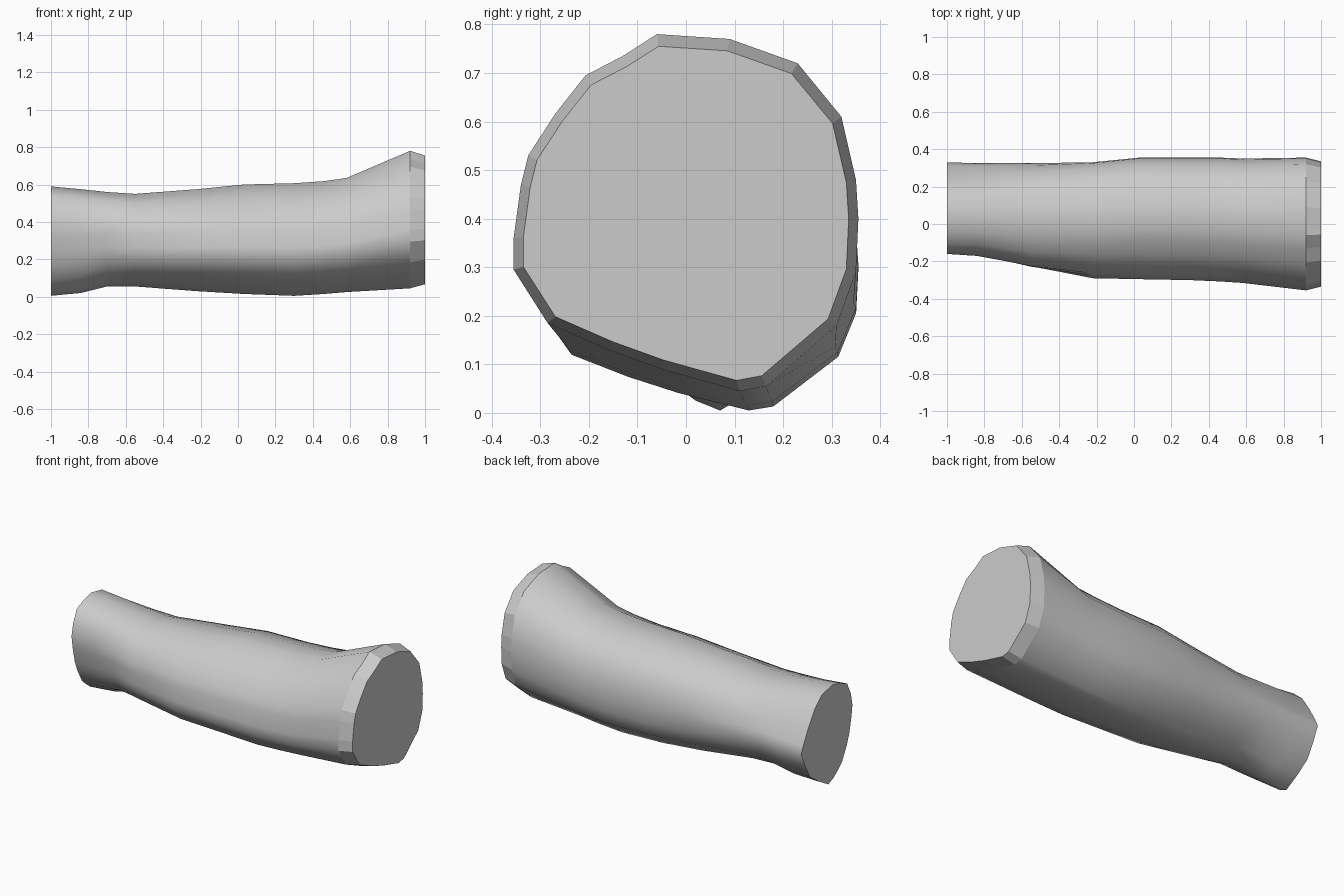
import bpy
import bmesh

default_cube = bpy.data.objects.get("Cube")
if default_cube:
    bpy.data.objects.remove(default_cube, do_unlink=True)


def make_material(name, colour):
    material = bpy.data.materials.new(name)
    material.use_nodes = True
    material.diffuse_color = colour
    material.node_tree.nodes["Principled BSDF"].inputs["Base Color"].default_value = colour
    return material


def normalise(profile):
    """Scale a cross-section (y, z) into the unit square."""
    ys, zs = zip(*profile)
    return [((y - min(ys)) / (max(ys) - min(ys)),
             (z - min(zs)) / (max(zs) - min(zs))) for y, z in profile]


# Cross-section of the wide end, starting at the top
wide_profile = normalise([
    (-.06, .78), (.09, .77), (.23, .72), (.32, .61), (.35, .48),
    (.355, .4), (.35, .29), (.31, .18), (.165, .055), (.11, .045),
    (-.05, .09), (-.16, .13), (-.285, .185), (-.355, .295), (-.355, .36),
    (-.34, .47), (-.325, .53), (-.27, .615), (-.207, .695), (-.13, .735)])

# Cross-section of the narrow end, matching point for point
narrow_profile = normalise([
    (.03, .59), (.13, .57), (.2, .51), (.26, .42), (.31, .33),
    (.33, .286), (.295, .21), (.245, .12), (.16, .06), (.07, .01),
    (.02, .03), (-.02, .06), (-.06, .095), (-.105, .175), (-.13, .24),
    (-.15, .33), (-.16, .4), (-.145, .47), (-.11, .545), (-.04, .575)])

# Stations along the trunk: x, y low, y high, z low, z high
stations = [
    (-1, -.16, .33, .005, .59),
    (-.84, -.175, .325, .02, .575),
    (-.7, -.205, .325, .055, .56),
    (-.55, -.24, .325, .055, .55),
    (-.22, -.29, .33, .03, .575),
    (.03, -.295, .355, .015, .6),
    (.3, -.3, .355, .005, .607),
    (.46, -.307, .355, .015, .618),
    (.58, -.315, .35, .025, .635),
    (.92, -.355, .355, .045, .78),
    (1, -.335, .335, .067, .755)]


def build_trunk():
    bm = bmesh.new()
    rings = []
    for x, y_low, y_high, z_low, z_high in stations:
        # The narrow shape fades into the wide one along the first part
        blend = min(1, (x + 1) / .75)
        ring = []
        for (ny, nz), (wy, wz) in zip(narrow_profile, wide_profile):
            y = ny + (wy - ny) * blend
            z = nz + (wz - nz) * blend
            ring.append(bm.verts.new((x, y_low + (y_high - y_low) * y,
                                      z_low + (z_high - z_low) * z)))
        rings.append(ring)

    # Smooth sides, with a faceted rim before the wide end
    count = len(wide_profile)
    for index, (ring, following) in enumerate(zip(rings, rings[1:])):
        for i in range(count):
            j = (i + 1) % count
            face = bm.faces.new((ring[i], ring[j], following[j], following[i]))
            face.smooth = index < len(rings) - 2

    # Flat cut ends
    bm.faces.new(rings[0])
    bm.faces.new(rings[-1])
    bmesh.ops.recalc_face_normals(bm, faces=bm.faces[:])

    mesh = bpy.data.meshes.new("trunk")
    bm.to_mesh(mesh)
    bm.free()
    trunk = bpy.data.objects.new("trunk", mesh)
    bpy.context.collection.objects.link(trunk)
    return trunk


trunk = build_trunk()
trunk.data.materials.append(make_material("light grey", (.6, .6, .6, 1)))
